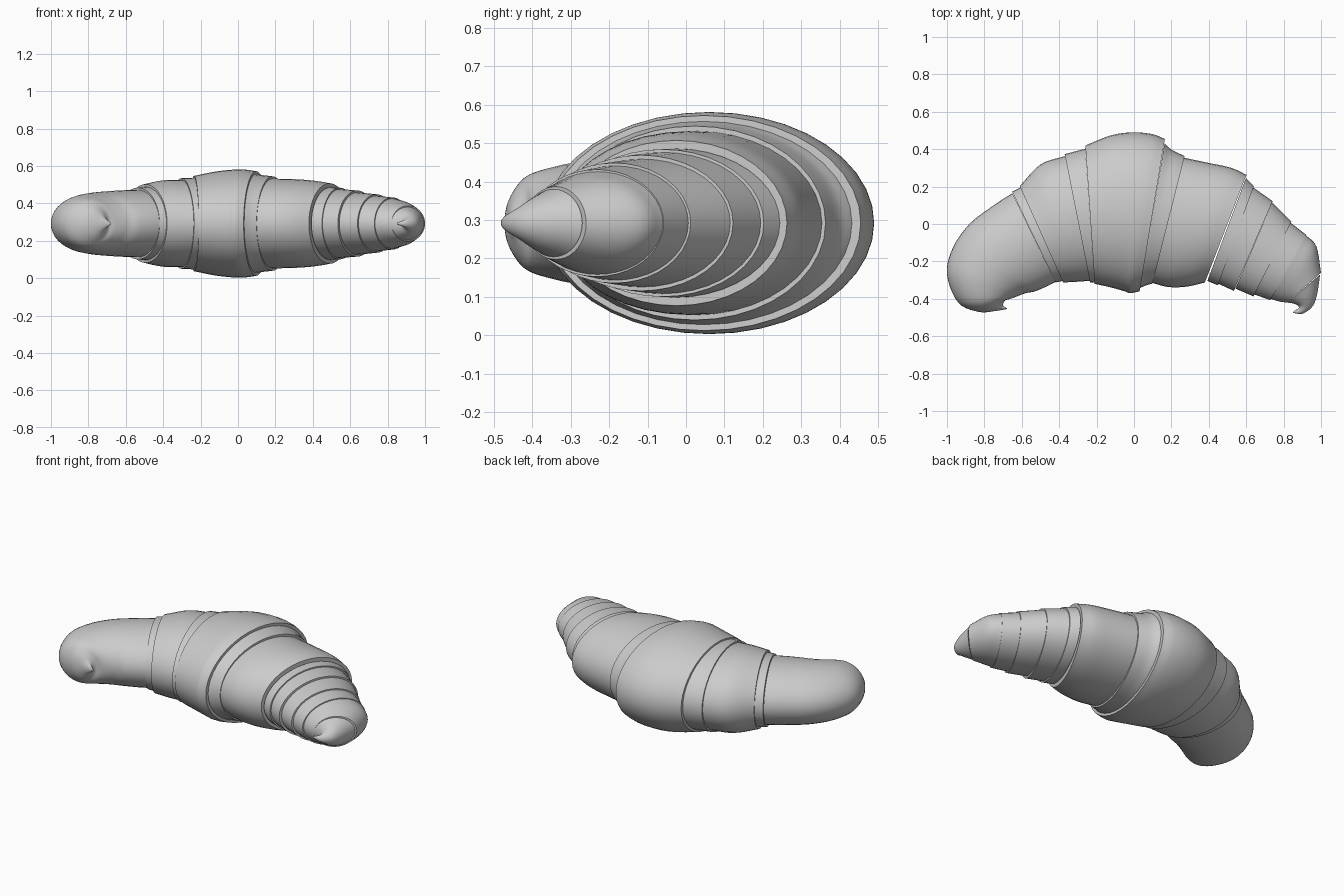
import bpy
import math
from mathutils import Vector

cube = bpy.data.objects.get("Cube")
if cube:
    bpy.data.objects.remove(cube, do_unlink=True)

SIDES = 40
STEPS = 5
MID_Z = 0.292

dough = bpy.data.materials.new("plain grey")
dough.use_nodes = True
grey = (0.6, 0.6, 0.6, 1)
dough.diffuse_color = grey
dough.node_tree.nodes["Principled BSDF"].inputs["Base Color"].default_value = grey


def smooth_path(points, steps=STEPS):
    """Run a smooth curve through the given stations."""
    pts = [Vector(p) for p in points]
    pts = [pts[0] * 2 - pts[1]] + pts + [pts[-1] * 2 - pts[-2]]
    path = []
    for a, b, c, d in zip(pts, pts[1:], pts[2:], pts[3:]):
        for i in range(steps):
            t = i / steps
            path.append(b + (c - a) * (t / 2)
                        + (a * 2 - b * 5 + c * 4 - d) * (t * t / 2)
                        + (b * 3 - a - c * 3 + d) * (t ** 3 / 2))
    return path + [pts[-2]]


def ring(station, scale):
    """Upright oval spanning the outer and inner edge of the roll."""
    ox, oy, ix, iy, half = station
    outer, inner = Vector((ox, oy, MID_Z)), Vector((ix, iy, MID_Z))
    centre, reach = (outer + inner) / 2, (outer - inner) / 2
    up = Vector((0, 0, max(half, 0.003)))
    angles = [math.tau * k / SIDES for k in range(SIDES)]
    return [centre + (reach * math.cos(a) + up * math.sin(a)) * scale for a in angles]


def layer(name, stations, flare=(1, 1)):
    """Loft one dough layer, with a tucked-in edge at both ends."""
    path = smooth_path(stations)
    last = len(path) - 1
    rings = [ring(path[0], flare[0] * 0.8)]
    for i, s in enumerate(path):
        rings.append(ring(s, flare[0] + (flare[1] - flare[0]) * i / last))
    rings.append(ring(path[-1], flare[1] * 0.8))
    verts = [v for r in rings for v in r]
    faces = []
    for j in range(len(rings) - 1):
        for k in range(SIDES):
            n = (k + 1) % SIDES
            a, b = j * SIDES, (j + 1) * SIDES
            faces.append((a + k, a + n, b + n, b + k))
    faces.append(tuple(reversed(range(SIDES))))
    faces.append(tuple(range(len(verts) - SIDES, len(verts))))
    mesh = bpy.data.meshes.new(name)
    mesh.from_pydata(verts, [], faces)
    mesh.materials.append(dough)
    obj = bpy.data.objects.new(name, mesh)
    bpy.context.collection.objects.link(obj)
    bpy.ops.object.select_all(action="DESELECT")
    obj.select_set(True)
    bpy.context.view_layer.objects.active = obj
    bpy.ops.object.mode_set(mode="EDIT")
    bpy.ops.mesh.select_all(action="SELECT")
    bpy.ops.mesh.normals_make_consistent(inside=False)
    bpy.ops.object.mode_set(mode="OBJECT")
    bpy.ops.object.shade_smooth_by_angle(angle=math.radians(40))
    return obj


# Stations: outer x, outer y, inner x, inner y, half height
RIGHT_FLARE, LEFT_FLARE = (1.01, 0.98), (0.98, 1.01)

# Right horn, curling in to a point
layer("right_horn", [
    (-.68, -.455, -.68, -.45, .005), (-.74, -.465, -.7, -.435, .035),
    (-.83, -.47, -.69, -.41, .085), (-.94, -.42, -.66, -.4, .125),
    (-1, -.27, -.62, -.385, .15), (-.97, -.13, -.58, -.37, .163),
    (-.88, 0, -.53, -.36, .172), (-.75, .1, -.47, -.335, .178),
    (-.65, .165, -.42, -.31, .18)])

# Layers from the right horn to the middle
layer("right_collar", [
    (-.65, .17, -.42, -.31, .19), (-.61, .2, -.38, -.31, .2)], RIGHT_FLARE)
layer("right_roll", [
    (-.61, .2, -.38, -.31, .208), (-.5, .32, -.3, -.31, .232),
    (-.37, .37, -.23, -.31, .238)], RIGHT_FLARE)
layer("right_band", [
    (-.37, .37, -.235, -.31, .24), (-.26, .41, -.21, -.32, .25)], RIGHT_FLARE)

# Broad middle wrap
layer("middle_wrap", [
    (-.26, .42, -.21, -.32, .255), (-.12, .475, -.12, -.34, .278),
    (0, .49, -.05, -.36, .288), (.1, .48, -.02, -.37, .288),
    (.165, .455, .03, -.36, .28)])

# Layers from the middle to the left horn
layer("left_band", [
    (.165, .44, .03, -.35, .27), (.2, .4, .065, -.33, .26),
    (.27, .36, .1, -.315, .25)], LEFT_FLARE)
layer("left_roll", [
    (.25, .365, .09, -.32, .245), (.4, .33, .18, -.34, .24),
    (.52, .3, .28, -.335, .23), (.6, .26, .38, -.31, .213)], LEFT_FLARE)
layer("left_collar", [
    (.6, .25, .39, -.31, .198), (.64, .2, .45, -.325, .19)], LEFT_FLARE)
layer("left_wrap", [
    (.64, .2, .45, -.325, .188), (.74, .12, .535, -.355, .175)], LEFT_FLARE)
layer("left_narrow_wrap", [
    (.74, .12, .54, -.35, .17), (.84, .01, .64, -.385, .155)], LEFT_FLARE)
layer("left_end_wrap", [
    (.84, .01, .64, -.38, .152), (.92, -.06, .73, -.405, .138)], LEFT_FLARE)

# Left horn and its curled tip
layer("left_horn", [
    (.92, -.06, .73, -.4, .134), (.975, -.12, .78, -.415, .118),
    (1, -.26, .82, -.42, .095)])
layer("left_tip", [
    (.995, -.27, .82, -.42, .088), (.98, -.37, .85, -.425, .065),
    (.955, -.44, .875, -.435, .04), (.9, -.48, .88, -.45, .02),
    (.85, -.475, .855, -.465, .005)])
